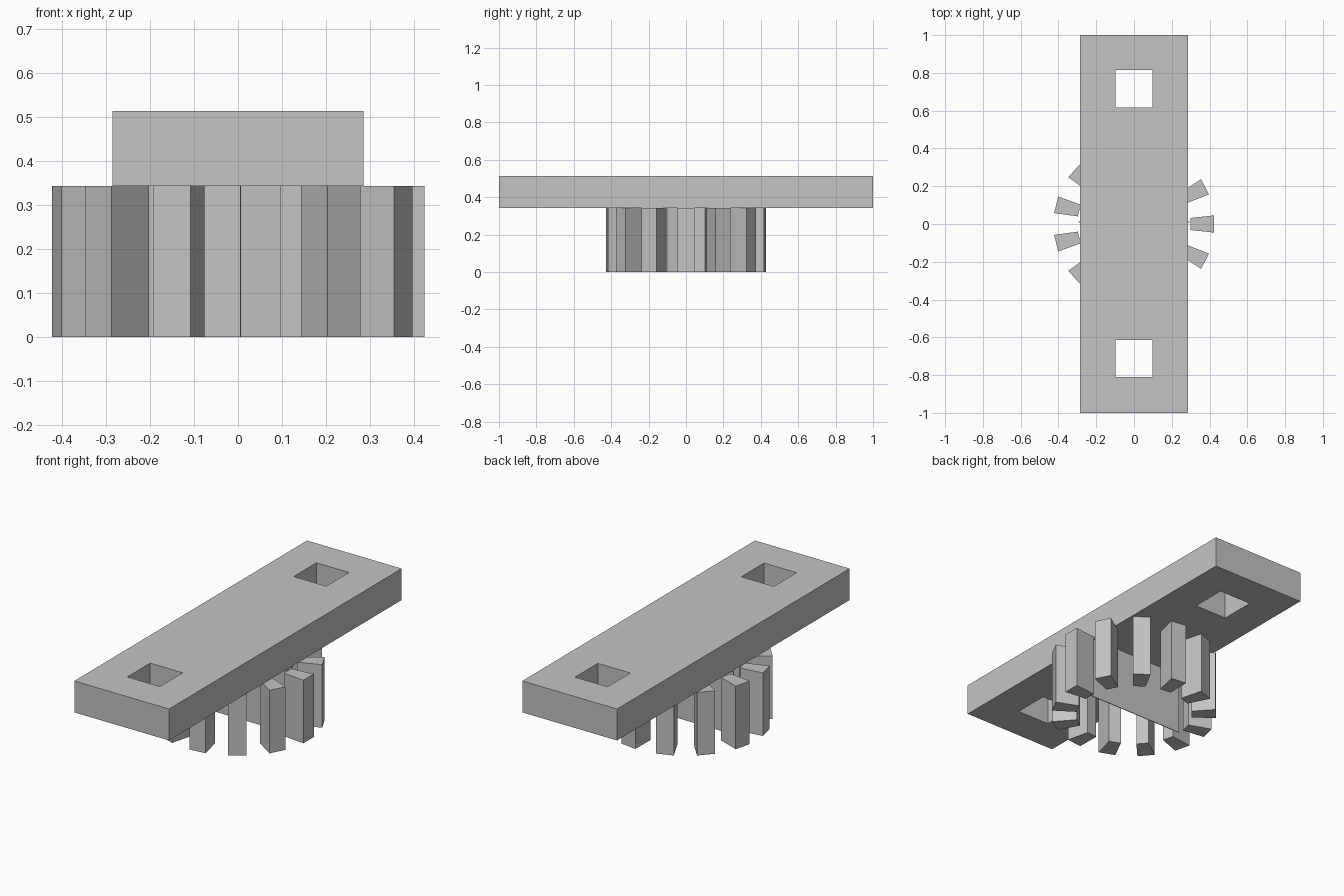
import bpy, bmesh
from math import cos, sin, pi, radians
from mathutils import Vector

cube = bpy.data.objects.get("Cube")
if cube:
    bpy.data.objects.remove(cube, do_unlink=True)

SPLIT, TOP = 0.343, 0.514          # underside and top of the plate
TEETH, R_IN, R_OUT = 13, 0.30, 0.427
HALF = radians(6.1)

grey = bpy.data.materials.new("plain grey")
grey.use_nodes = True
colour = (0.55, 0.55, 0.55, 1)
grey.diffuse_color = colour
grey.node_tree.nodes["Principled BSDF"].inputs["Base Color"].default_value = colour


def prism(name, outline, z0, z1):
    """Extrude a flat counter-clockwise outline from z0 up to z1."""
    bm = bmesh.new()
    face = bm.faces.new([bm.verts.new((x, y, z0)) for x, y in outline])
    new = bmesh.ops.extrude_face_region(bm, geom=[face])["geom"]
    verts = [v for v in new if isinstance(v, bmesh.types.BMVert)]
    bmesh.ops.translate(bm, verts=verts, vec=Vector((0, 0, z1 - z0)))
    bmesh.ops.recalc_face_normals(bm, faces=bm.faces)
    mesh = bpy.data.meshes.new(name)
    bm.to_mesh(mesh)
    bm.free()
    mesh.materials.append(grey)
    obj = bpy.data.objects.new(name, mesh)
    bpy.context.collection.objects.link(obj)
    return obj


def rectangle(cx, cy, hx, hy):
    return [(cx - hx, cy - hy), (cx + hx, cy - hy),
            (cx + hx, cy + hy), (cx - hx, cy + hy)]


# Long plate with a square hole near each end
plate = prism("plate", rectangle(0, 0, 0.285, 1), SPLIT, TOP)
for side, y in (("front", -0.713), ("back", 0.716)):
    cutter = prism(side + "_hole_cutter", rectangle(0, y, 0.098, 0.098),
                   SPLIT - 0.1, TOP + 0.1)
    cutter.hide_render = True
    cutter.hide_set(True)
    cutter.display_type = 'WIRE'
    cut = plate.modifiers.new(side + "_hole", 'BOOLEAN')
    cut.operation = 'DIFFERENCE'
    cut.solver = 'EXACT'
    cut.object = cutter

# Apply the holes and drop the cutters
bpy.context.view_layer.update()
evaluated = plate.evaluated_get(bpy.context.evaluated_depsgraph_get())
cut_mesh = bpy.data.meshes.new_from_object(evaluated)
plate.modifiers.clear()
plate.data = cut_mesh
for obj in list(bpy.data.objects):
    if obj.name.endswith("_hole_cutter"):
        bpy.data.objects.remove(obj, do_unlink=True)

# Ring of wedge-shaped teeth hanging under the plate
for i in range(TEETH):
    a = 2 * pi * i / TEETH
    corners = ((R_IN, a - HALF), (R_OUT, a - HALF),
               (R_OUT, a + HALF), (R_IN, a + HALF))
    prism(f"tooth_{i + 1}", [(r * cos(t), r * sin(t)) for r, t in corners], 0, SPLIT)

# Thin web across the inside of the ring
prism("inner_web", rectangle(0, 0.01, 0.295, 0.002), 0, SPLIT)
